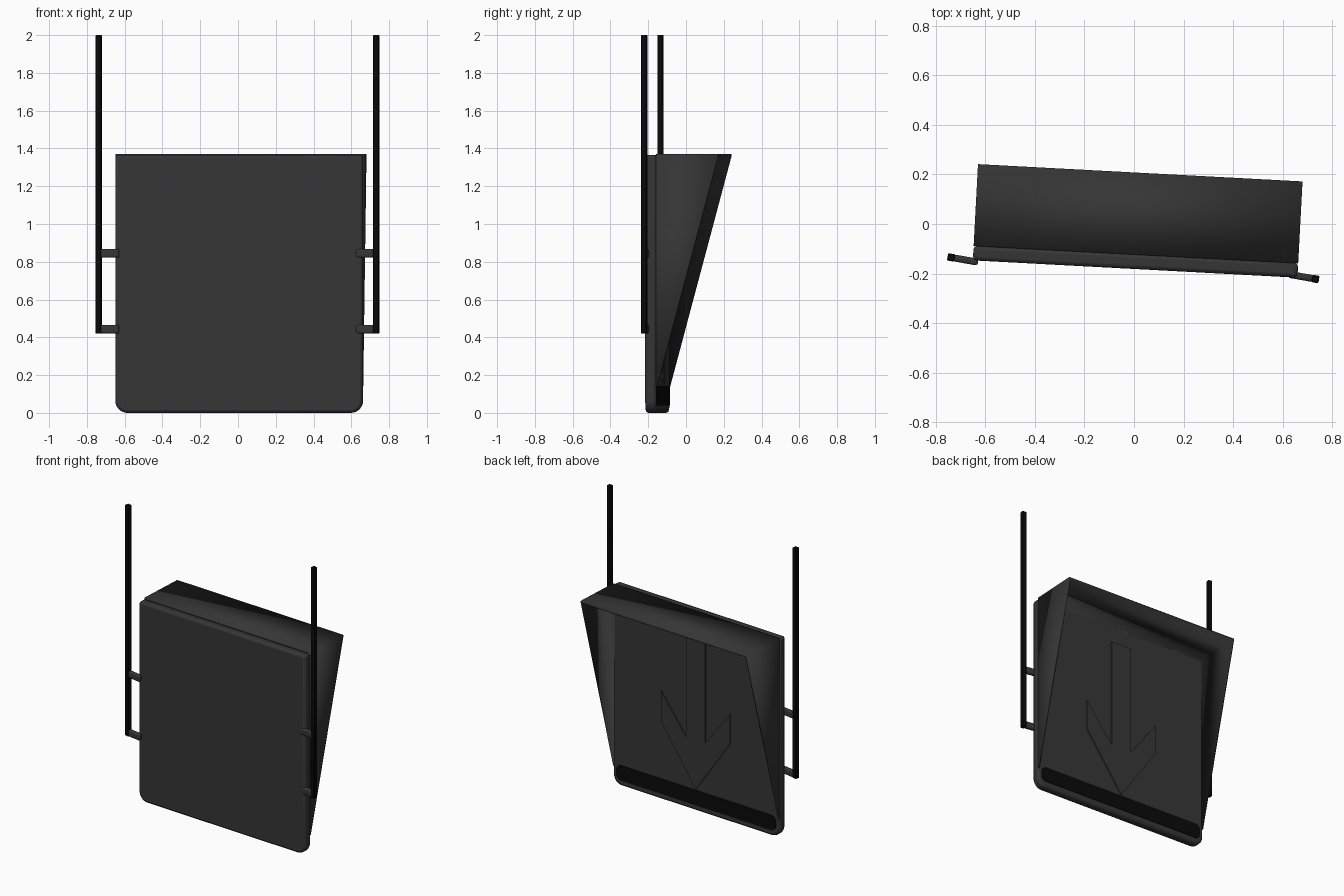
import bpy, bmesh, math
from mathutils import Matrix, Vector

if "Cube" in bpy.data.objects:
    bpy.data.objects.remove(bpy.data.objects["Cube"])

def material(name, v):
    m = bpy.data.materials.new(name)
    m.diffuse_color = (v, v, v, 1)
    m.use_nodes = True
    m.node_tree.nodes["Principled BSDF"].inputs["Base Color"].default_value = m.diffuse_color
    return m

GREY = material("dark grey", 0.036)
BLACK = material("black", 0.003)

# The sign housing is turned slightly about z
BODY = Matrix.Translation((0.015, 0.013, 0)) @ Matrix.Rotation(math.radians(-3.05), 4, 'Z')
W, FRONT, BACK, PANEL, TOP = 0.656, -0.195, 0.194, -0.135, 1.37

def finish(name, bm, mat, matrix, bevel=0, segments=2):
    me = bpy.data.meshes.new(name)
    bm.to_mesh(me)
    bm.free()
    me.materials.append(mat)
    ob = bpy.data.objects.new(name, me)
    bpy.context.collection.objects.link(ob)
    ob.matrix_world = matrix
    if bevel:
        b = ob.modifiers.new("bevel", 'BEVEL')
        b.width, b.segments, b.limit_method = bevel, segments, 'ANGLE'
        b.angle_limit = math.radians(40)
    bpy.ops.object.select_all(action='DESELECT')
    ob.select_set(True)
    bpy.context.view_layer.objects.active = ob
    bpy.ops.object.shade_smooth_by_angle(angle=math.radians(35))
    return ob

def slab(name, pts, y0, y1, mat, bevel=0):
    """Extrude an x/z outline from y0 to y1."""
    bm = bmesh.new()
    f = bm.faces.new([bm.verts.new((x, y0, z)) for x, z in pts])
    r = bmesh.ops.extrude_face_region(bm, geom=[f])
    verts = [v for v in r['geom'] if isinstance(v, bmesh.types.BMVert)]
    bmesh.ops.translate(bm, verts=verts, vec=(0, y1 - y0, 0))
    bmesh.ops.recalc_face_normals(bm, faces=bm.faces)
    return finish(name, bm, mat, BODY, bevel)

def arc(cx, cz, r, a0, n=8):
    return [(cx + r * math.cos(math.radians(a0 + 90 * i / n)),
             cz + r * math.sin(math.radians(a0 + 90 * i / n))) for i in range(n + 1)]

# Housing plate with rounded lower corners
R = 0.065
slab("housing_plate", arc(-W + R, R, R, 180) + arc(W - R, R, R, 270)
     + [(W, TOP - 0.004), (-W, TOP - 0.004)], FRONT, PANEL, GREY, 0.015)

# Black strip at the foot of the display
r, sx, z0, z1 = 0.035, 0.628, 0.04, 0.142
slab("display_strip", arc(-sx + r, z0 + r, r, 180) + arc(sx - r, z0 + r, r, 270)
     + arc(sx - r, z1 - r, r, 0) + arc(-sx + r, z1 - r, r, 90),
     PANEL - 0.002, PANEL + 0.005, BLACK)

# Downward arrow on the display
half = [(0.0, 0.148), (0.272, 0.54), (0.272, 0.745), (0.076, 0.487), (0.076, 1.245)]
slab("arrow", half + [(-x, z) for x, z in reversed(half[1:])],
     PANEL - 0.002, PANEL + 0.007, GREY)

# Wedge hood: top and two tapering sides, open towards the viewer
bm = bmesh.new()
yh = PANEL - 0.002
low, back, tip = [[bm.verts.new((s * W, y, z)) for s in (-1, 1)]
                  for y, z in ((yh, 0.12), (yh, TOP), (BACK, TOP))]
bm.faces.new((low[1], tip[1], back[1]))
bm.faces.new((low[0], back[0], tip[0]))
bm.faces.new((back[0], back[1], tip[1], tip[0]))
hood = finish("hood", bm, GREY, BODY)
s = hood.modifiers.new("thickness", 'SOLIDIFY')
s.thickness, s.offset, s.use_even_offset = 0.01, -1, True

def box(name, size, loc, matrix, mat, bevel, segments):
    bm = bmesh.new()
    bmesh.ops.create_cube(bm, size=1)
    bmesh.ops.scale(bm, vec=size, verts=bm.verts)
    bmesh.ops.translate(bm, vec=loc, verts=bm.verts)
    return finish(name, bm, mat, matrix, bevel, segments)

# Hanging rods with two brackets on each side
for side, x, y, d in (("left", -0.738, -0.135, 1), ("right", 0.732, -0.222, -1)):
    M = Matrix.Translation((x, y, 0)) @ Matrix.Rotation(math.radians(-10), 4, 'Z')
    box(side + "_rod", (0.03, 0.03, 1.58), (0, 0, 1.21), M, BLACK, 0.003, 1)
    for label, z in (("lower", 0.443), ("upper", 0.845)):
        box(f"{side}_{label}_bracket", (0.1, 0.028, 0.046),
            (d * 0.06, 0, z), M, GREY, 0.01, 3)
